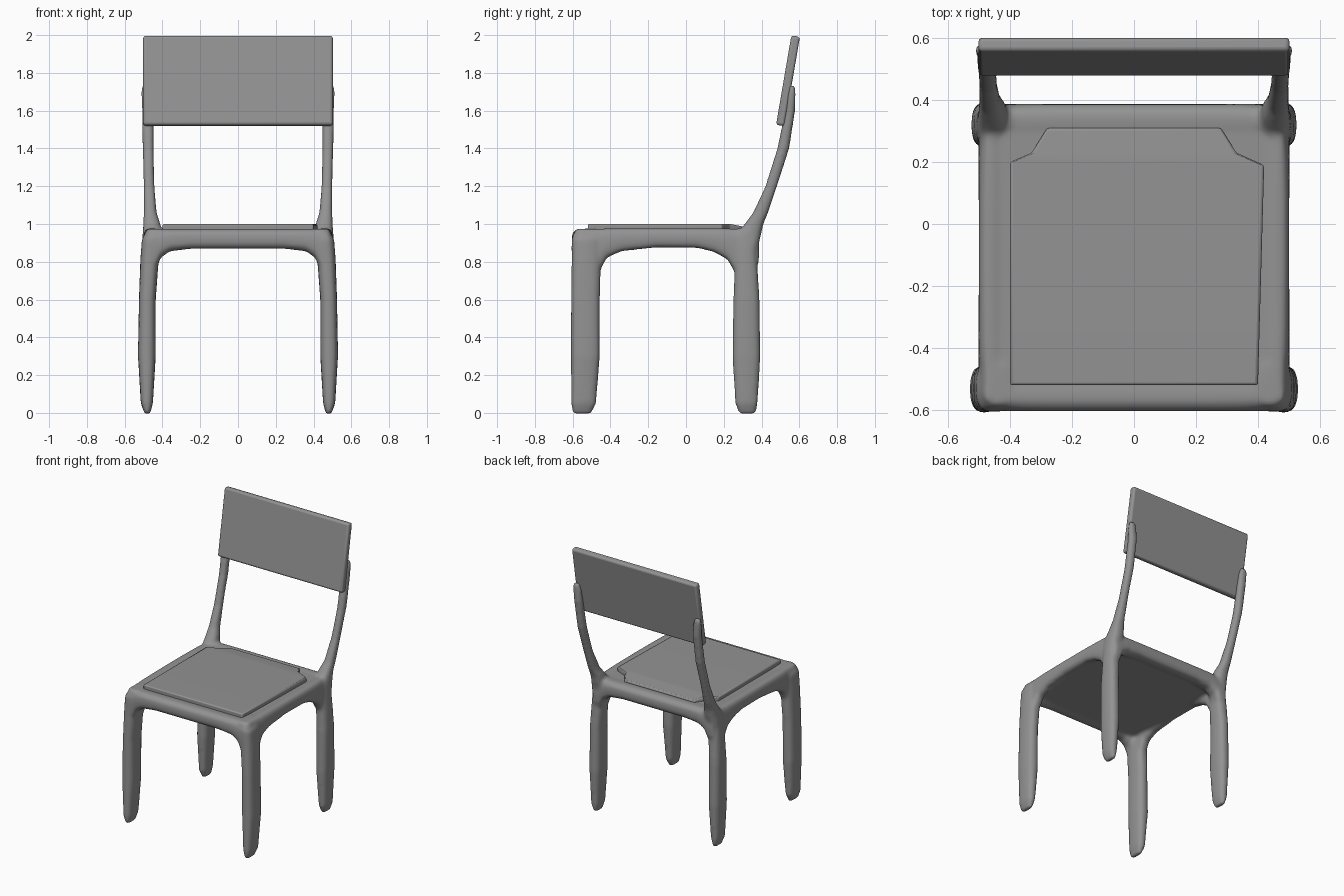
import bpy, bmesh, math
from mathutils import Vector

if "Cube" in bpy.data.objects:
    bpy.data.objects.remove(bpy.data.objects["Cube"])

# one dark grey for the whole chair
grey = bpy.data.materials.new("dark_grey")
grey.diffuse_color = (0.29, 0.29, 0.29, 1)
grey.use_nodes = True
grey.node_tree.nodes["Principled BSDF"].inputs["Base Color"].default_value = grey.diffuse_color


def finish(bm, name):
    bmesh.ops.recalc_face_normals(bm, faces=bm.faces[:])
    me = bpy.data.meshes.new(name)
    bm.to_mesh(me)
    bm.free()
    me.materials.append(grey)
    ob = bpy.data.objects.new(name, me)
    bpy.context.collection.objects.link(ob)
    return ob


def loft(bm, axis, rings, sides=14, power=0.75):
    """Rings of (position on axis, u min, u max, v min, v max), rounded-square section."""
    u, v = [i for i in range(3) if i != axis]
    loops = []
    for p, u0, u1, v0, v1 in rings:
        loop = []
        for i in range(sides):
            a = 2 * math.pi * i / sides
            c, s = math.cos(a), math.sin(a)
            co = Vector((0, 0, 0))
            co[axis] = p
            co[u] = (u0 + u1) / 2 + (u1 - u0) / 2 * math.copysign(abs(c) ** power, c)
            co[v] = (v0 + v1) / 2 + (v1 - v0) / 2 * math.copysign(abs(s) ** power, s)
            loop.append(bm.verts.new(co))
        loops.append(loop)
    for a, b in zip(loops, loops[1:]):
        for i in range(sides):
            j = (i + 1) % sides
            bm.faces.new((a[i], a[j], b[j], b[i]))
    bm.faces.new(loops[0])
    bm.faces.new(loops[-1])


def flip(rings):
    return [(p, -b, -a, c, d) for p, a, b, c, d in rings]


def box(bm, lo, hi):
    vs = bmesh.ops.create_cube(bm, size=1)["verts"]
    for w in vs:
        w.co = Vector([(lo[i] + hi[i]) / 2 + w.co[i] * (hi[i] - lo[i]) for i in range(3)])


def bevel(ob, width, segments):
    m = ob.modifiers.new("bevel", "BEVEL")
    m.width, m.segments = width, segments


# frame: legs, rails, posts and seat slab fused into one soft form
front_leg = [(-0.005, 0.465, 0.495, -0.60, -0.50), (0.05, 0.45, 0.515, -0.61, -0.475),
             (0.3, 0.435, 0.53, -0.61, -0.455), (0.6, 0.435, 0.525, -0.61, -0.455),
             (0.8, 0.42, 0.518, -0.607, -0.45), (0.92, 0.41, 0.51, -0.607, -0.45),
             (0.975, 0.40, 0.475, -0.585, -0.45)]
rear_leg = [(-0.005, 0.465, 0.495, 0.28, 0.37), (0.05, 0.45, 0.515, 0.26, 0.38),
            (0.3, 0.435, 0.525, 0.245, 0.395), (0.6, 0.435, 0.525, 0.25, 0.39),
            (0.85, 0.42, 0.512, 0.26, 0.375), (0.95, 0.405, 0.505, 0.27, 0.40),
            (1.0, 0.41, 0.502, 0.31, 0.41), (1.06, 0.43, 0.50, 0.355, 0.435),
            (1.2, 0.442, 0.50, 0.42, 0.482), (1.4, 0.446, 0.505, 0.483, 0.547),
            (1.6, 0.446, 0.508, 0.525, 0.578), (1.7, 0.455, 0.515, 0.54, 0.58),
            (1.735, 0.465, 0.51, 0.55, 0.575)]
side_rail = [(y, 0.425, 0.502, zb, 0.978) for y, zb in
             [(-0.56, 0.73), (-0.46, 0.74), (-0.42, 0.82), (-0.34, 0.855), (-0.16, 0.875),
              (0.06, 0.873), (0.15, 0.85), (0.22, 0.81), (0.26, 0.74), (0.34, 0.73)]]
cross = [(0.48, 0.74), (0.435, 0.75), (0.41, 0.82), (0.36, 0.855), (0.25, 0.868)]
cross = [(-x, z) for x, z in cross] + [(x, z) for x, z in reversed(cross)]

bm = bmesh.new()
for rings, axis in ((front_leg, 2), (rear_leg, 2), (side_rail, 1)):
    loft(bm, axis, rings)
    loft(bm, axis, flip(rings))
for y0, y1 in ((-0.605, -0.50), (0.28, 0.388)):
    loft(bm, 0, [(x, y0, y1, zb, 0.975) for x, zb in cross])
box(bm, (-0.46, -0.56, 0.875), (0.46, 0.35, 0.97))
frame = finish(bm, "chair_frame")
remesh = frame.modifiers.new("fuse", "REMESH")
remesh.mode = "VOXEL"
remesh.voxel_size = 0.012
remesh.use_smooth_shade = True
relax = frame.modifiers.new("relax", "SMOOTH")
relax.factor, relax.iterations = 0.5, 6

# thin seat panel with notched rear corners
outline = [(-0.40, -0.52), (0.40, -0.52), (0.42, 0.19), (0.33, 0.23),
           (0.28, 0.31), (-0.28, 0.31), (-0.33, 0.23), (-0.40, 0.20)]
bm = bmesh.new()
low = [bm.verts.new((x, y, 0.95)) for x, y in outline]
top = [bm.verts.new((x, y, 1.0 if y < 0.25 else 0.985)) for x, y in outline]
bm.faces.new(low)
bm.faces.new(top)
for i in range(len(outline)):
    j = (i + 1) % len(outline)
    bm.faces.new((low[i], low[j], top[j], top[i]))
bmesh.ops.connect_vert_pair(bm, verts=[top[2], top[7]])
seat = finish(bm, "seat_panel")
bevel(seat, 0.008, 2)

# tilted backrest board
bm = bmesh.new()
box(bm, (-0.502, -0.023, -0.24), (0.502, 0.023, 0.24))
back = finish(bm, "backrest")
back.location = (0, 0.54, 1.758)
back.rotation_euler.x = -math.radians(9.7)
bevel(back, 0.014, 3)

for ob in (seat, back):
    bpy.ops.object.select_all(action="DESELECT")
    ob.select_set(True)
    bpy.context.view_layer.objects.active = ob
    bpy.ops.object.shade_smooth_by_angle(angle=math.radians(35))
